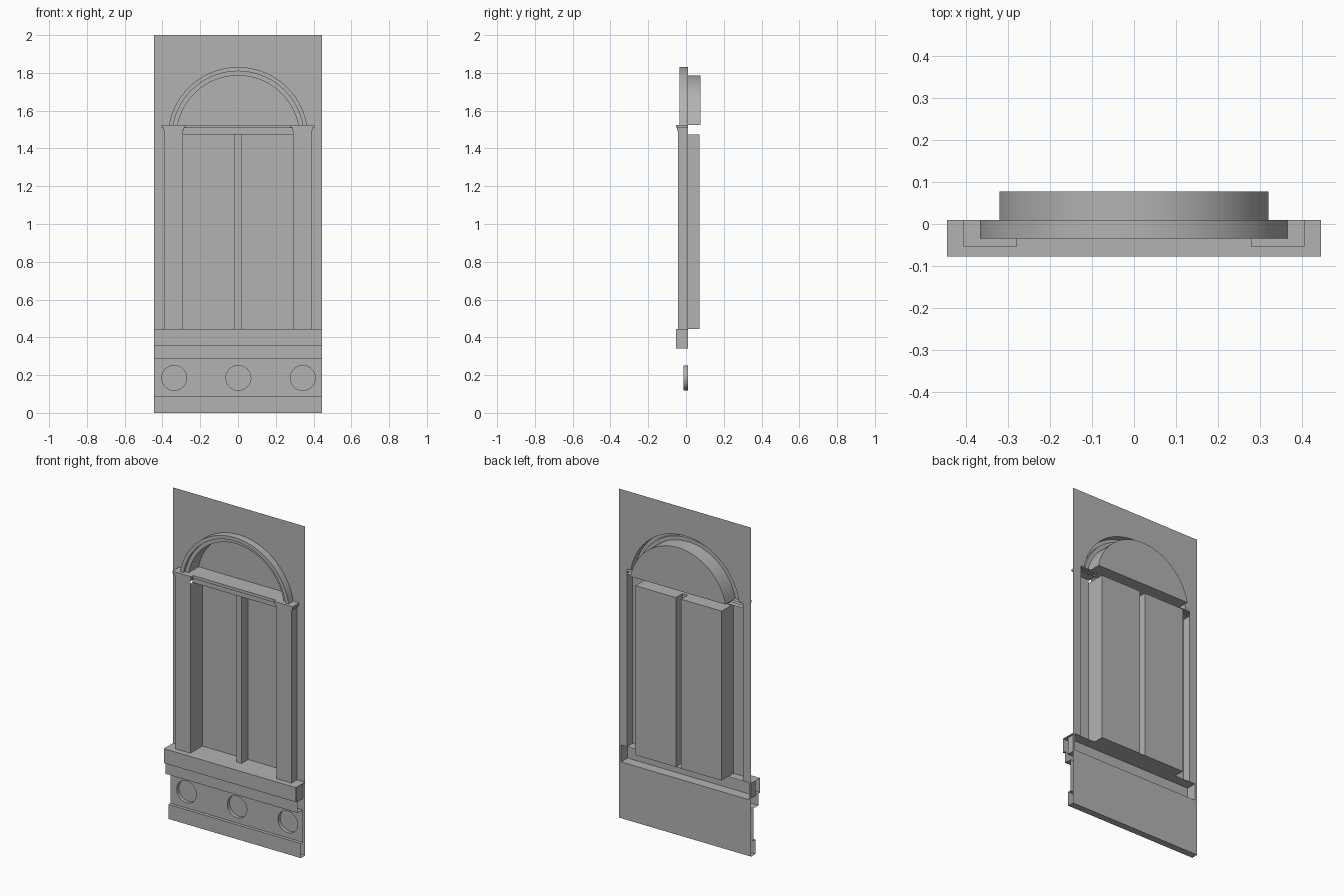
import bpy, bmesh, math

if "Cube" in bpy.data.objects:
    bpy.data.objects.remove(bpy.data.objects["Cube"])

W, WALL = 0.445, 0.0095          # half width, y of the wall sheet
SILL, HEAD, SPRING = 0.445, 1.475, 1.525
DEEP, ARCH_DEEP = 0.072, 0.0775
CZ = 1.46                        # centre height of the arch circles

# Dark stone grey
stone = bpy.data.materials.new("stone")
stone.diffuse_color = (0.45, 0.45, 0.45, 1)
stone.use_nodes = True
stone.node_tree.nodes["Principled BSDF"].inputs["Base Color"].default_value = stone.diffuse_color


def finish(name, bm, smooth=False):
    bmesh.ops.remove_doubles(bm, verts=bm.verts, dist=1e-5)
    bmesh.ops.recalc_face_normals(bm, faces=bm.faces)
    me = bpy.data.meshes.new(name)
    bm.to_mesh(me)
    bm.free()
    me.materials.append(stone)
    ob = bpy.data.objects.new(name, me)
    bpy.context.collection.objects.link(ob)
    if smooth:
        bpy.ops.object.select_all(action='DESELECT')
        ob.select_set(True)
        bpy.context.view_layer.objects.active = ob
        bpy.ops.object.shade_smooth_by_angle(angle=math.radians(30))
    return ob


def face(bm, pts):
    return bm.faces.new([bm.verts.new(p) for p in pts])


def moulding(name, profile, x0, x1):
    """Open (y, z) profile swept along x."""
    bm = bmesh.new()
    for (ya, za), (yb, zb) in zip(profile, profile[1:]):
        face(bm, [(x0, ya, za), (x1, ya, za), (x1, yb, zb), (x0, yb, zb)])
    return finish(name, bm)


def box(name, x0, x1, y0, y1, z0, z1, skip=""):
    """Box without the named sides: l r f b d u."""
    sides = {
        "l": [(x0, y0, z0), (x0, y1, z0), (x0, y1, z1), (x0, y0, z1)],
        "r": [(x1, y0, z0), (x1, y1, z0), (x1, y1, z1), (x1, y0, z1)],
        "f": [(x0, y0, z0), (x1, y0, z0), (x1, y0, z1), (x0, y0, z1)],
        "b": [(x0, y1, z0), (x1, y1, z0), (x1, y1, z1), (x0, y1, z1)],
        "d": [(x0, y0, z0), (x1, y0, z0), (x1, y1, z0), (x0, y1, z0)],
        "u": [(x0, y0, z1), (x1, y0, z1), (x1, y1, z1), (x0, y1, z1)]}
    bm = bmesh.new()
    for key, pts in sides.items():
        if key not in skip:
            face(bm, pts)
    return finish(name, bm)


def arc(r, n=32):
    """(x, z) points of an arch of radius r down to the spring line."""
    a0 = math.asin((SPRING - CZ) / r)
    return [(r * math.cos(a), CZ + r * math.sin(a))
            for a in (a0 + (math.pi - 2 * a0) * i / n for i in range(n + 1))]


def rect(x0, x1, z0, z1):
    return [(x0, z0), (x1, z0), (x1, z1), (x0, z1)]


def sheet(name, y, loops):
    """Flat sheet in the xz plane; inner loops become holes."""
    bm = bmesh.new()
    edges = []
    for loop in loops:
        vs = [bm.verts.new((x, y, z)) for x, z in loop]
        edges += [bm.edges.new((vs[i - 1], vs[i])) for i in range(len(vs))]
    bmesh.ops.triangle_fill(bm, edges=edges, use_beauty=True, use_dissolve=False)
    return finish(name, bm)


# Wall sheet: below the sill, beside the pilasters, around the arch
sheet("lower_wall", WALL, [rect(-W, W, 0, 0.342)])
sheet("upper_wall", WALL, [[(-W, SPRING), (-W, 2), (W, 2), (W, SPRING)] + arc(0.371)])
for s, side in ((1, "right"), (-1, "left")):
    def xs(a, b):
        return sorted((s * a, s * b))
    inner, outer = ("l", "r") if s > 0 else ("r", "l")
    sheet("side_wall_" + side, WALL, [rect(*xs(0.39, W), SILL, SPRING)])
    sheet("sill_wall_" + side, WALL, [rect(*xs(0.43, W), 0.342, SILL)])
    # Hollow pilaster with a two-step capital
    box("pilaster_" + side, *xs(0.29, 0.39), -0.043, WALL, SILL, 1.495, "bdu" + inner)
    box("capital_neck_" + side, *xs(0.285, 0.395), -0.047, WALL, 1.495, 1.512, "bu")
    box("capital_" + side, *xs(0.278, 0.405), -0.053, WALL, 1.512, SPRING, "b")
    # Window recess; its outer jamb runs out to the pilaster face
    box("window_recess_" + side, *xs(0.018, 0.29), WALL, DEEP, SILL, HEAD, "fd" + outer)
    box("window_jamb_" + side, s * 0.29, s * 0.29, -0.043, DEEP, SILL, HEAD, "rfbdu")

# Mullion face between the windows
sheet("mullion", WALL, [rect(-0.018, 0.018, SILL, HEAD)])

# Lintel and arch floor
moulding("lintel", [(-0.034, SPRING), (-0.034, 1.507), (-0.022, 1.507),
                    (-0.022, HEAD), (WALL, HEAD)], -0.29, 0.29)
moulding("arch_floor", [(-0.034, SPRING), (ARCH_DEEP, SPRING)], -0.318, 0.318)

# Arch band with two steps, running back into the recess
bm = bmesh.new()
steps = [(0.371, WALL), (0.371, -0.034), (0.349, -0.034), (0.349, -0.018),
         (0.326, -0.018), (0.326, ARCH_DEEP)]
for (ra, ya), (rb, yb) in zip(steps, steps[1:]):
    A, B = arc(ra), arc(rb)
    for i in range(len(A) - 1):
        face(bm, [(A[i][0], ya, A[i][1]), (A[i + 1][0], ya, A[i + 1][1]),
                  (B[i + 1][0], yb, B[i + 1][1]), (B[i][0], yb, B[i][1])])
finish("arch_band", bm, True)
sheet("arch_back", ARCH_DEEP, [arc(0.326)])

# Sill: ledge tops, stepped front and the hollow box behind it
moulding("sill", [(WALL, SILL), (-0.0775, SILL), (-0.0775, 0.357), (-0.06, 0.357),
                  (-0.06, 0.285), (-0.012, 0.285)], -W, W)
moulding("window_sill", [(WALL, SILL), (DEEP, SILL)], -0.29, 0.29)
box("sill_hollow", -0.43, 0.43, -0.053, WALL, 0.342, SILL, "bu")

# Panel with three round recesses
circles = [[(cx + 0.066 * math.cos(t), 0.185 + 0.066 * math.sin(t))
            for t in (2 * math.pi * i / 32 for i in range(32))]
           for cx in (-0.338, 0.002, 0.343)]
sheet("base_panel", -0.012, [rect(-W, W, 0.088, 0.285)] + circles)
bm = bmesh.new()
for c in circles:
    for (xa, za), (xb, zb) in zip(c, c[1:] + c[:1]):
        face(bm, [(xa, -0.012, za), (xb, -0.012, zb), (xb, WALL, zb), (xa, WALL, za)])
finish("round_recess_rims", bm, True)

# Plinth
moulding("plinth", [(-0.012, 0.088), (-0.032, 0.088), (-0.032, 0), (WALL, 0)], -W, W)
